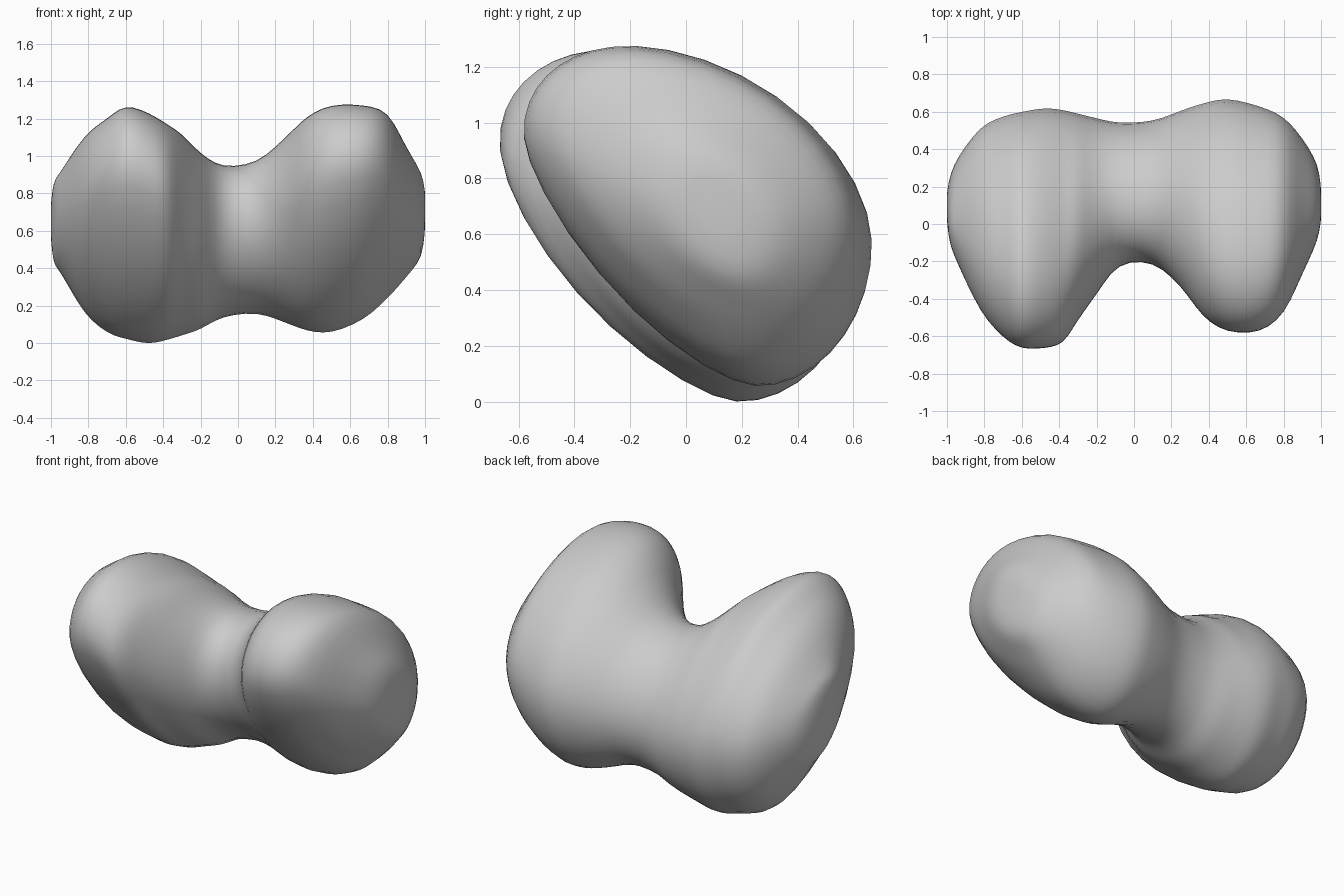
import bpy, bmesh
from math import sin, cos, exp, pi

if "Cube" in bpy.data.objects:
    bpy.data.objects.remove(bpy.data.objects["Cube"])

# Cross-section stations along x: x, y front, y back, z bottom, z top
STATIONS = [
    (-1.0, .02, .16, .56, .74), (-.985, -.1, .25, .43, .86),
    (-.94, -.22, .36, .36, .93), (-.82, -.47, .52, .155, 1.11),
    (-.70, -.61, .58, .05, 1.205), (-.6, -.67, .605, .015, 1.27),
    (-.48, -.67, .625, -.01, 1.235), (-.38, -.64, .615, .01, 1.175),
    (-.3, -.52, .595, .035, 1.12), (-.2, -.38, .57, .07, 1.02),
    (-.08, -.225, .545, .135, .95), (.1, -.215, .555, .155, .975),
    (.25, -.34, .61, .105, 1.1), (.37, -.5, .65, .06, 1.215),
    (.5, -.58, .675, .05, 1.275), (.67, -.58, .635, .12, 1.275),
    (.8, -.48, .575, .235, 1.23), (.9, -.27, .46, .35, 1.05),
    (.98, -.09, .32, .46, .91), (1.0, .03, .18, .62, .8),
]
SUB, QUARTER = 3, 9


def catmull(a, b, c, d, t):
    return [.5 * (2*q + (r-p)*t + (2*p-5*q+4*r-s)*t*t + (3*q-p-3*r+s)*t**3)
            for p, q, r, s in zip(a, b, c, d)]


def arc(start, end, vertical_first, n):
    """Superellipse quarter between two extreme points, end excluded."""
    pts = []
    for i in range(QUARTER):
        t = i / QUARTER * pi / 2
        slow, fast = 1 - cos(t) ** (2 / n), sin(t) ** (2 / n)
        fy, fz = (slow, fast) if vertical_first else (fast, slow)
        pts.append((start[0] + (end[0] - start[0]) * fy,
                    start[1] + (end[1] - start[1]) * fz))
    return pts


def section(x, y0, y1, z0, z1):
    """Slanted egg outline fitted to its bounds, rounder at the waist and ends."""
    w, h = y1 - y0, z1 - z0
    k = exp(-(x / .27) ** 2)                     # waist
    e = min(1, max(0, (abs(x) - .75) / .25))     # ends
    front, top = (y0, z0 + (.725 - .14*k - .1*e)*h), (y0 + (.32 + .1*k)*w, z1)
    back, bottom = (y1, z0 + .43*h), (y0 + (.66 - .06*k)*w, z0)
    return (arc(front, top, True, 2.2) + arc(top, back, False, 1.75 + .15*k)
            + arc(back, bottom, True, 2.0)
            + arc(bottom, front, False, 1.4 + .45*k + .3*e))


# Smoothly interpolated sections
rows = []
last = len(STATIONS) - 1
for i in range(last):
    quad = [STATIONS[min(max(i + k, 0), last)] for k in (-1, 0, 1, 2)]
    rows += [catmull(*quad, j / SUB) for j in range(SUB)]
rows.append(STATIONS[-1])

# Two-lobed body lofted through the sections
bm = bmesh.new()
rings = [[bm.verts.new((r[0], y, z)) for y, z in section(*r)] for r in rows]
count = len(rings[0])
for a, b in zip(rings, rings[1:]):
    for k in range(count):
        m = (k + 1) % count
        bm.faces.new((a[k], a[m], b[m], b[k]))
bm.faces.new(rings[0])
bm.faces.new(rings[-1])

# Soften the lofted surface slightly
for _ in range(3):
    bmesh.ops.smooth_vert(bm, verts=bm.verts, factor=.4,
                          use_axis_x=True, use_axis_y=True, use_axis_z=True)
bmesh.ops.recalc_face_normals(bm, faces=bm.faces)
for f in bm.faces:
    f.smooth = True
mesh = bpy.data.meshes.new("two_lobed_body")
bm.to_mesh(mesh)
bm.free()
body = bpy.data.objects.new("two_lobed_body", mesh)
bpy.context.collection.objects.link(body)
